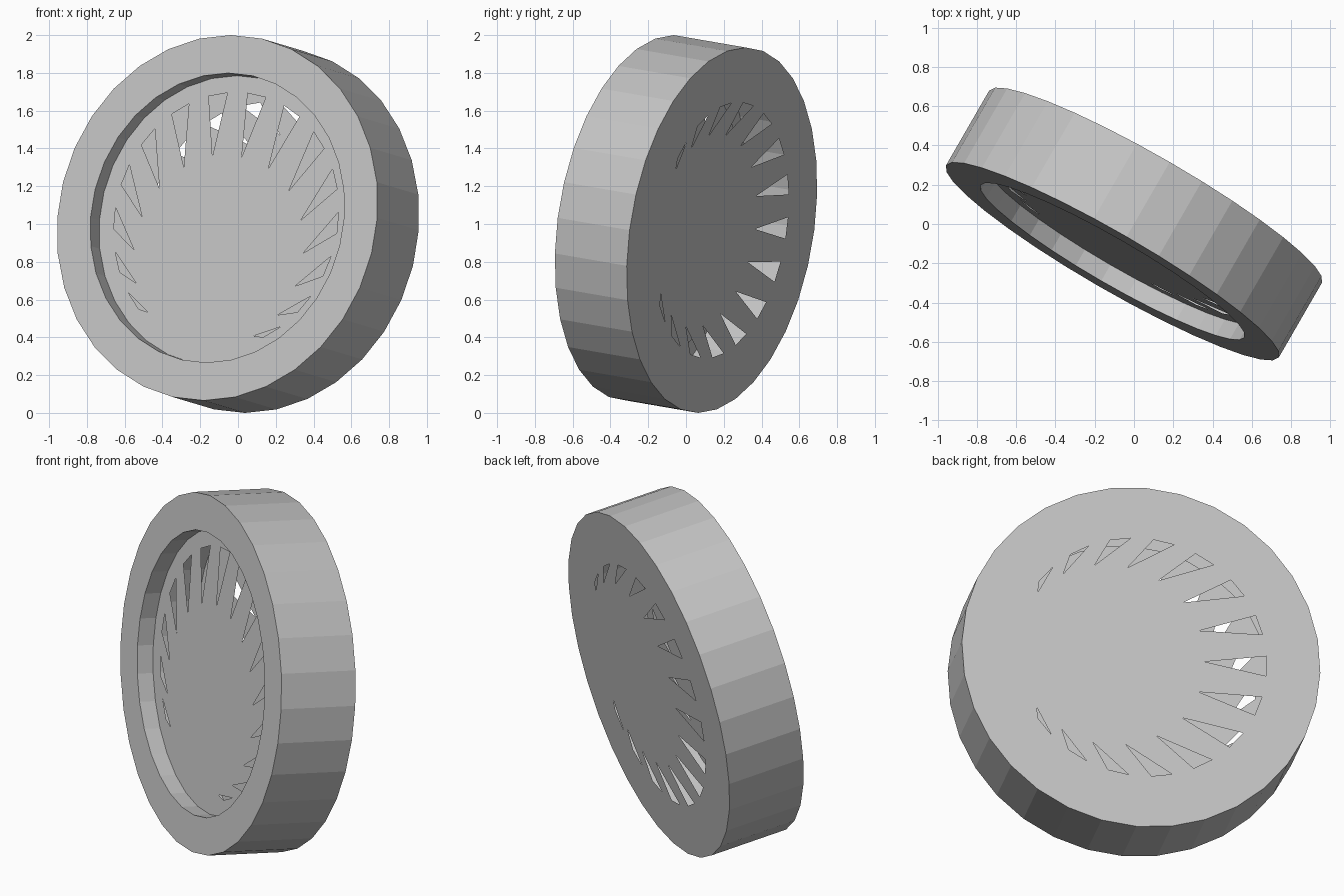
import bpy, bmesh, math
from mathutils import Vector

if "Cube" in bpy.data.objects:
    bpy.data.objects.remove(bpy.data.objects["Cube"], do_unlink=True)

SIDES = 32
RADIUS, RIM_RADIUS = 0.978, 0.775
HALF_DEPTH, RECESS = 0.222, 0.095
SLOT_RADIUS, TIP_RADIUS, TIP_SHIFT = 0.685, 0.517, 0.17
TILT = (math.radians(81.5), 0, math.radians(-30))

grey = bpy.data.materials.new("plain_grey")
grey.use_nodes = True
colour = (0.55, 0.55, 0.55, 1)
grey.diffuse_color = colour
grey.node_tree.nodes["Principled BSDF"].inputs["Base Color"].default_value = colour


def polar(radius, degrees, z):
    """Point on a circle, measured clockwise from local up."""
    a = math.radians(degrees)
    return Vector((radius * math.sin(a), radius * math.cos(a), z))


def ring(bm, radius, z):
    return [bm.verts.new(polar(radius, i * 360 / SIDES, z)) for i in range(SIDES)]


def loop_edges(bm, verts):
    return [bm.edges.new((v, verts[(i + 1) % len(verts)])) for i, v in enumerate(verts)]


def finish(bm, name):
    mesh = bpy.data.meshes.new(name)
    bm.to_mesh(mesh)
    bm.free()
    mesh.materials.append(grey)
    obj = bpy.data.objects.new(name, mesh)
    obj.location.z = 1
    obj.rotation_euler = TILT
    bpy.context.collection.objects.link(obj)


def casing():
    """Outer wall, flat front rim and recess wall as one turned profile."""
    bm = bmesh.new()
    profile = [(RADIUS, -HALF_DEPTH), (RADIUS, HALF_DEPTH),
               (RIM_RADIUS, HALF_DEPTH), (RIM_RADIUS, HALF_DEPTH - RECESS)]
    rings = [ring(bm, r, z) for r, z in profile]
    for a, b in zip(rings, rings[1:]):
        for i in range(SIDES):
            j = (i + 1) % SIDES
            bm.faces.new((a[i], b[i], b[j], a[j]))
    finish(bm, "casing")


def slotted_panel(name, radius, z, middle, facing):
    """Disc pierced by a crescent of fifteen tapering slots."""
    bm = bmesh.new()
    edges = loop_edges(bm, ring(bm, radius, z))
    shift = polar(-TIP_SHIFT, middle, 0)
    slots = []
    for k in range(-7, 8):
        angle = middle + 20 * k
        points = (polar(SLOT_RADIUS, angle - 4.8, z),
                  polar(SLOT_RADIUS, angle + 4.8, z),
                  polar(TIP_RADIUS, angle, z) + shift)
        verts = [bm.verts.new(p) for p in points]
        edges += loop_edges(bm, verts)
        slots.append(set(verts))
    bmesh.ops.triangle_fill(bm, use_beauty=True, use_dissolve=False,
                            edges=edges, normal=(0, 0, facing))
    # Keep the slots open and turn every face outward
    bmesh.ops.delete(bm, geom=[f for f in bm.faces if set(f.verts) in slots],
                     context='FACES_ONLY')
    bm.normal_update()
    for f in bm.faces:
        if f.normal.z * facing < 0:
            f.normal_flip()
    finish(bm, name)


casing()
slotted_panel("front_panel", RIM_RADIUS, HALF_DEPTH - RECESS, 11, 1)
slotted_panel("back_panel", RADIUS, -HALF_DEPTH, -89, -1)
